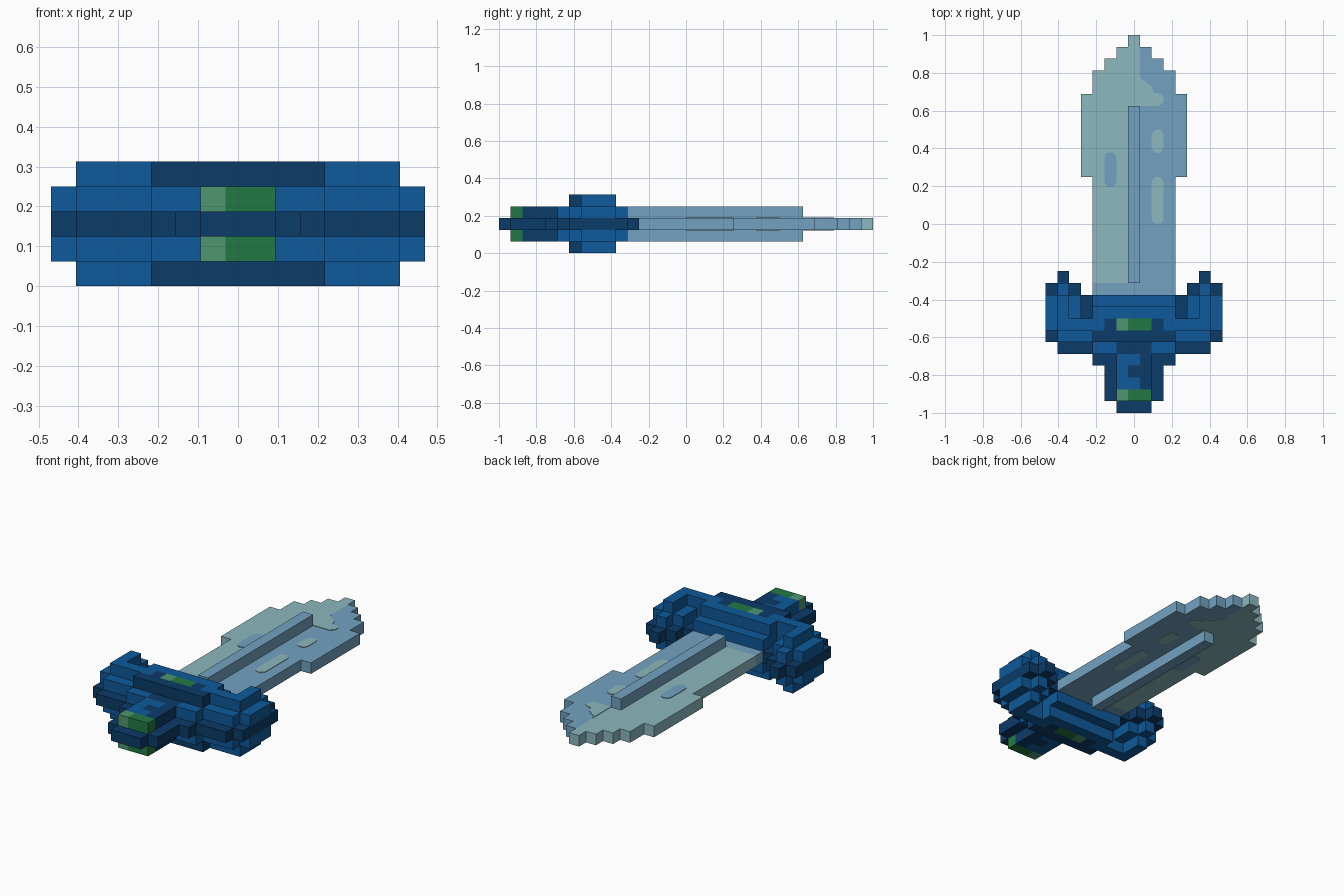
import bpy, bmesh, math
from mathutils import Vector

if "Cube" in bpy.data.objects:
    bpy.data.objects.remove(bpy.data.objects["Cube"], do_unlink=True)

U = 1 / 16                      # edge of one block


def linear(c):
    c /= 255
    return c / 12.92 if c <= 0.04045 else ((c + 0.055) / 1.055) ** 2.4


def material(name, rgb):
    m = bpy.data.materials.new(name)
    col = (*[linear(c) for c in rgb], 1)
    m.use_nodes = True
    m.diffuse_color = col
    bsdf = next(n for n in m.node_tree.nodes if n.type == 'BSDF_PRINCIPLED')
    bsdf.inputs["Base Color"].default_value = col
    return m


MATS = {
    "blue": material("royal_blue", (14, 90, 155)),
    "navy": material("navy_blue", (11, 59, 104)),
    "green": material("emerald_green", (34, 121, 67)),
    "mint": material("light_green", (80, 149, 112)),
    "steel": material("steel_blue", (115, 162, 193)),
    "teal": material("pale_teal", (140, 184, 191)),
}
NAMES = list(MATS)
cells = {}                      # (i, j, k) -> (part, colour)


def fill(part, colour, cols, j0, j1, layers):
    """Fill mirrored columns |i| in cols, rows j0 to j1 - 1."""
    for k in layers:
        for a in cols:
            for i in {a, -a}:
                for j in range(j0, j1):
                    c = colour(i, j) if callable(colour) else colour
                    cells[i, j, k] = (part, c)


MID, INNER, OUTER = (2,), (1, 3), (0, 4)
gem = lambda i, j: "mint" if i < 0 else "green"


def blade_colour(i, j):
    if j == 10:
        return "steel"
    return "teal" if i < 0 or (i == 0 and j >= 26) else "steel"


# Core of the grip and guard
for cols, j0, j1 in [((0, 1), 0, 4), ((2,), 1, 4)]:
    fill("grip_core", "navy", cols, j0, j1, MID)
for cols, j0, j1 in [((0, 1, 2, 3), 4, 10), ((4,), 5, 10), ((5,), 5, 11),
                     ((6,), 5, 12), ((7,), 6, 11)]:
    fill("guard_core", "navy", cols, j0, j1, MID)

# Blade, widening in steps and then tapering to the tip
for half, j0, j1 in [(3, 10, 20), (4, 20, 27), (3, 27, 29), (2, 29, 30),
                     (1, 30, 31), (0, 31, 32)]:
    fill("blade", blade_colour, range(half + 1), j0, j1, MID)
fill("blade_ridge", "steel", (0,), 11, 26, INNER)

# Inner guard layers
fill("guard_inner", "navy", (0, 1), 5, 6, INNER)
for cols, j0, j1 in [((0, 1), 6, 10), ((2, 3), 5, 10), ((4,), 6, 8),
                     ((5,), 6, 10), ((6,), 6, 11), ((7,), 7, 10)]:
    fill("guard_inner", "blue", cols, j0, j1, INNER)

# Outer guard layers
fill("guard_outer", "navy", range(4), 6, 7, OUTER)
for cols, j0, j1 in [(range(4), 7, 9), ((4, 5), 7, 8), ((6,), 7, 10)]:
    fill("guard_outer", "blue", cols, j0, j1, OUTER)
fill("guard_outer", "navy", (2,), 7, 8, OUTER)
fill("guard_gem", gem, (0, 1), 7, 8, OUTER)

# Grip and pommel gem
fill("grip", lambda i, j: "blue" if i < 0 or (i == 0 and j != 3) else "navy",
     (0, 1), 2, 5, INNER)
fill("pommel_gem", gem, (0, 1), 1, 2, INNER)


def finish(bm, name, mats):
    me = bpy.data.meshes.new(name)
    bm.to_mesh(me)
    bm.free()
    for m in mats:
        me.materials.append(m)
    ob = bpy.data.objects.new(name, me)
    bpy.context.collection.objects.link(ob)
    return ob


def build(part):
    """Join the exposed block faces of one part into a clean mesh."""
    bm = bmesh.new()
    for (i, j, k), (p, colour) in cells.items():
        if p != part:
            continue
        centre = Vector((i * U, (j + 0.5) * U - 1, (k + 0.5) * U))
        for axis in range(3):
            for s in (-1, 1):
                n = [0, 0, 0]
                n[axis] = s
                if (i + n[0], j + n[1], k + n[2]) in cells:
                    continue
                n = Vector(n)
                a = Vector([float(q == (axis + 1) % 3) for q in range(3)])
                b = n.cross(a)
                f = bm.faces.new([bm.verts.new(centre + (n + a * u + b * v) * U / 2)
                                  for u, v in ((-1, -1), (1, -1), (1, 1), (-1, 1))])
                f.material_index = NAMES.index(colour)
    bmesh.ops.remove_doubles(bm, verts=bm.verts, dist=U / 20)
    bmesh.ops.dissolve_limit(bm, angle_limit=math.radians(1), verts=bm.verts,
                             edges=bm.edges, delimit={'MATERIAL', 'NORMAL'})
    finish(bm, part, MATS.values())


for part in sorted({p for p, c in cells.values()}):
    build(part)


def plates(name, colour, pts, z_low, z_high, t=0.003):
    """Thin painted patch on the lower and the upper surface."""
    bm = bmesh.new()
    for z0 in (z_low - t, z_high):
        f = bm.faces.new([bm.verts.new((x, y, z0)) for x, y in pts])
        r = bmesh.ops.extrude_face_region(bm, geom=[f])
        top = [v for v in r["geom"] if isinstance(v, bmesh.types.BMVert)]
        bmesh.ops.translate(bm, verts=top, vec=(0, 0, t))
    bmesh.ops.recalc_face_normals(bm, faces=bm.faces)
    finish(bm, name, [MATS[colour]])


def capsule(x, y0, y1, r=U / 2):
    arc = [math.pi * q / 6 for q in range(7)]
    return ([(x + r * math.cos(a), y1 - r + r * math.sin(a)) for a in arc] +
            [(x - r * math.cos(a), y0 + r - r * math.sin(a)) for a in arc])


# Painted patches on the blade
Z0, Z1 = 2 * U, 3 * U
plates("blade_patch_left_lower", "teal", capsule(2 * U, 0, 0.25), Z0, Z1)
plates("blade_patch_left_upper", "teal", capsule(2 * U, 0.375, 0.5), Z0, Z1)
plates("blade_patch_right", "steel", capsule(-2 * U, 0.195, 0.38), Z0, Z1)
plates("blade_tip_patch", "teal",
       [(0.031, 0.625), (0.13, 0.625), (0.156, 0.645), (0.156, 0.675), (0.135, 0.69),
        (0.105, 0.695), (0.092, 0.73), (0.065, 0.752), (0.04, 0.765), (0.031, 0.79)],
       Z0, Z1)
